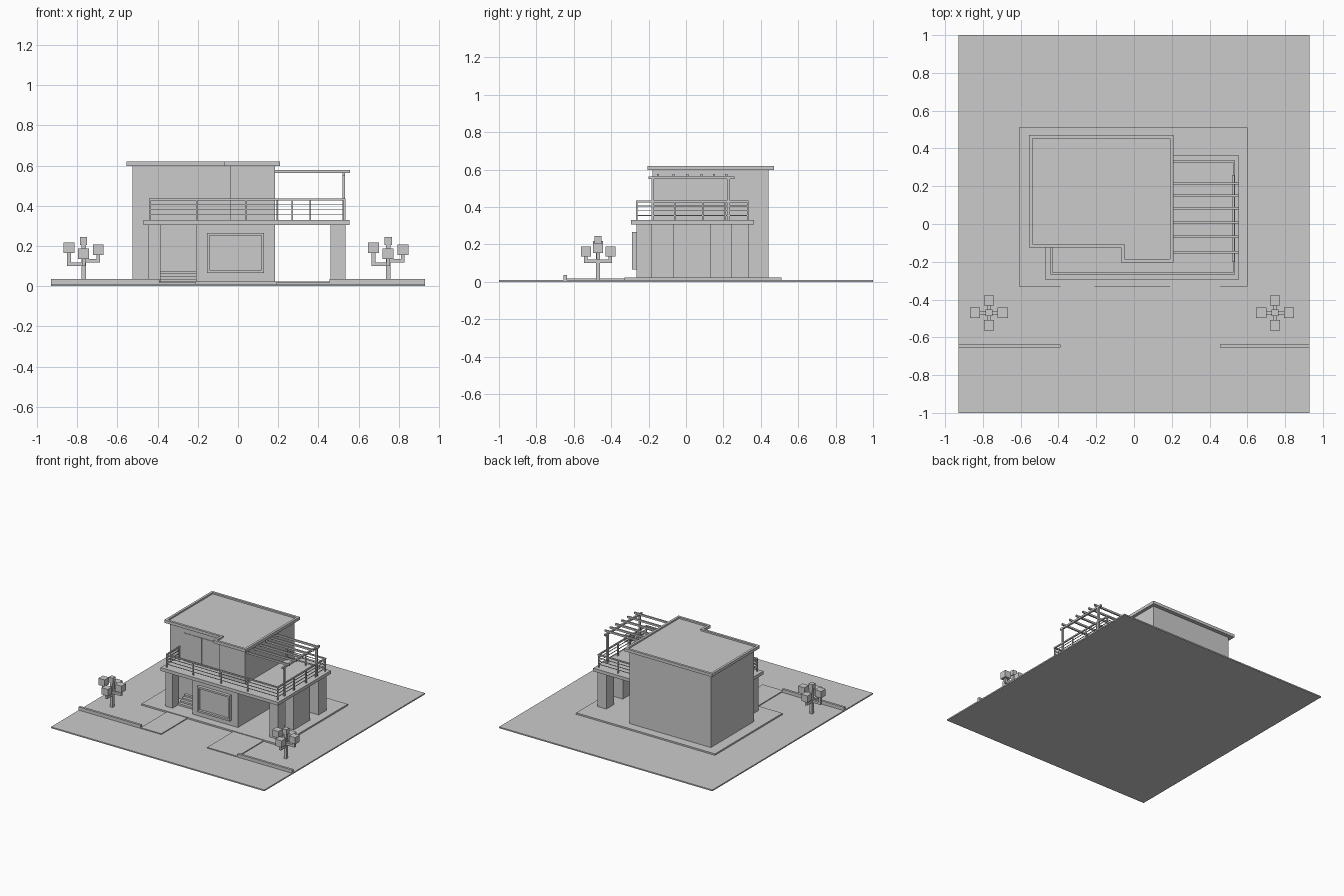
import bpy, bmesh
from mathutils import Vector

if "Cube" in bpy.data.objects:
    bpy.data.objects.remove(bpy.data.objects["Cube"])


def finish(name, bm):
    bmesh.ops.recalc_face_normals(bm, faces=bm.faces)
    me = bpy.data.meshes.new(name)
    bm.to_mesh(me)
    bm.free()
    ob = bpy.data.objects.new(name, me)
    bpy.context.collection.objects.link(ob)
    return ob


def boxes(name, *items):
    """One object from boxes given as (x0, x1, y0, y1, z0, z1)."""
    bm = bmesh.new()
    for x0, x1, y0, y1, z0, z1 in items:
        vs = bmesh.ops.create_cube(bm, size=1)["verts"]
        for v in vs:
            v.co = Vector((x1 if v.co.x > 0 else x0,
                           y1 if v.co.y > 0 else y0,
                           z1 if v.co.z > 0 else z0))
    return finish(name, bm)


def prism(name, pts, z0, z1, rim=0, sink=0):
    """Extruded outline, optionally with a raised rim on top."""
    bm = bmesh.new()
    base = bm.faces.new([bm.verts.new((x, y, z0)) for x, y in pts])
    ext = bmesh.ops.extrude_face_region(bm, geom=[base], use_keep_orig=True)["geom"]
    for v in ext:
        if isinstance(v, bmesh.types.BMVert):
            v.co.z = z1
    bmesh.ops.recalc_face_normals(bm, faces=bm.faces)
    if rim:
        bm.normal_update()
        top = next(f for f in bm.faces if f.normal.z > 0.9)
        bmesh.ops.inset_region(bm, faces=[top], thickness=rim)
        low = bmesh.ops.extrude_face_region(bm, geom=[top])["geom"]
        bmesh.ops.translate(bm, vec=(0, 0, -sink),
                            verts=[g for g in low if isinstance(g, bmesh.types.BMVert)])
        if top.is_valid:
            bm.faces.remove(top)
    return finish(name, bm)


def bar(x, y, z0, z1, r):
    """Square upright bar of half-width r."""
    return (x - r, x + r, y - r, y + r, z0, z1)


# Site
boxes("ground", (-.93, .93, -1, 1, 0, .01))
boxes("plinth", (-.61, .6, -.33, .51, .01, .022))
boxes("footpath", (-.39, -.21, -.655, -.33, .01, .017))
boxes("driveway", (.19, .455, -.655, -.33, .01, .017))
boxes("garden_walls", (-.93, -.39, -.655, -.637, .01, .036),
      (.455, .93, -.655, -.637, .01, .036))

# House body, full height, with the projecting upper room
prism("house_walls", [(-.525, .44), (-.525, -.1), (-.04, -.1), (-.04, -.18),
                      (.185, -.18), (.185, .44)], .02, .6)
boxes("ground_floor_bay", (-.21, .185, -.265, -.09, .02, .31))
prism("roof", [(-.555, .47), (-.555, -.125), (-.07, -.125), (-.07, -.205),
               (.21, -.205), (.21, .47)], .597, .62, rim=.026, sink=.012)

# Entrance steps and doors
boxes("entrance_steps", *[(-.385, -.21, -.2 + i * .025, -.095, .02, .036 + i * .013)
                          for i in range(4)])
boxes("entrance_door", (-.36, -.24, -.106, -.098, .075, .27))
boxes("balcony_door", (-.4, -.245, -.104, -.098, .33, .55),
      (-.24, -.085, -.104, -.098, .33, .55))

# Large front window: frame and pane
wx0, wx1, wz0, wz1, t = -.155, .13, .065, .265, .014
boxes("window_frame",
      (wx0, wx1, -.29, -.26, wz0, wz0 + t), (wx0, wx1, -.29, -.26, wz1 - t, wz1),
      (wx0, wx0 + t, -.29, -.26, wz0 + t, wz1 - t),
      (wx1 - t, wx1, -.29, -.26, wz0 + t, wz1 - t))
boxes("window_pane", (wx0 + t, wx1 - t, -.27, -.26, wz0 + t, wz1 - t))

# Balcony slab and its pillars
prism("balcony_slab", [(-.47, -.09), (-.47, -.293), (.555, -.293), (.555, .363),
                       (.18, .363), (.18, -.09)], .305, .33)
boxes("balcony_pillars",
      (-.445, -.385, -.265, -.185, .02, .306),
      (.46, .535, -.265, -.185, .02, .306),
      (.46, .535, -.07, .13, .02, .306),
      (.46, .535, .24, .335, .02, .306))

# Railing: posts and four horizontal bars on each side
posts = [(x, -.263) for x in (-.437, -.205, .04, .27, .53)]
posts += [(.53, y) for y in (-.06, .09, .21, .33)] + [(-.437, -.11), (.36, .33), (.195, .33)]
boxes("railing_posts", *[bar(x, y, .33, .43, .004) for x, y in posts])
rails = []
for z, r in ((.43, .005), (.405, .002), (.38, .002), (.355, .002)):
    rails += [(-.437 - r, .53 + r, -.263 - r, -.263 + r, z - r, z + r),
              (.53 - r, .53 + r, -.263, .33, z - r, z + r),
              (.185, .53 + r, .33 - r, .33 + r, z - r, z + r),
              (-.437 - r, -.437 + r, -.263, -.1, z - r, z + r)]
boxes("railing_bars", *rails)

# Pergola
boxes("pergola_posts", *[bar(.526, y, .33, .552, .007) for y in (-.177, .227)])
boxes("pergola_beam", (.519, .533, -.2, .26, .55, .564))
boxes("pergola_rafters", *[(.18, .556, y - .006, y + .006, .563, .577)
                           for y in (-.15, -.067, .008, .083, .15, .215)])

# Cube-foliage trees: trunk, bent branches, five cubes
cy, reach = -.47, .073
for name, cx in (("left", -.768), ("right", .747)):
    wood = [bar(cx, cy, .01, .21, .011)]
    leaves = [bar(cx, cy, .205, .245, .018)]
    for dx, dy, arm, leaf in ((-1, 0, .1, .165), (1, 0, .118, .155),
                              (0, -1, .1, .135), (0, 1, .1, .135)):
        bx, by = cx + dx * reach, cy + dy * reach * .9
        wood += [(min(cx, bx) - .009, max(cx, bx) + .009,
                  min(cy, by) - .009, max(cy, by) + .009, arm, arm + .018),
                 bar(bx, by, arm, leaf + .01, .009)]
        leaves.append(bar(bx, by, leaf, leaf + .053, .027))
    boxes(name + "_tree_trunk", *wood)
    boxes(name + "_tree_foliage", *leaves)
